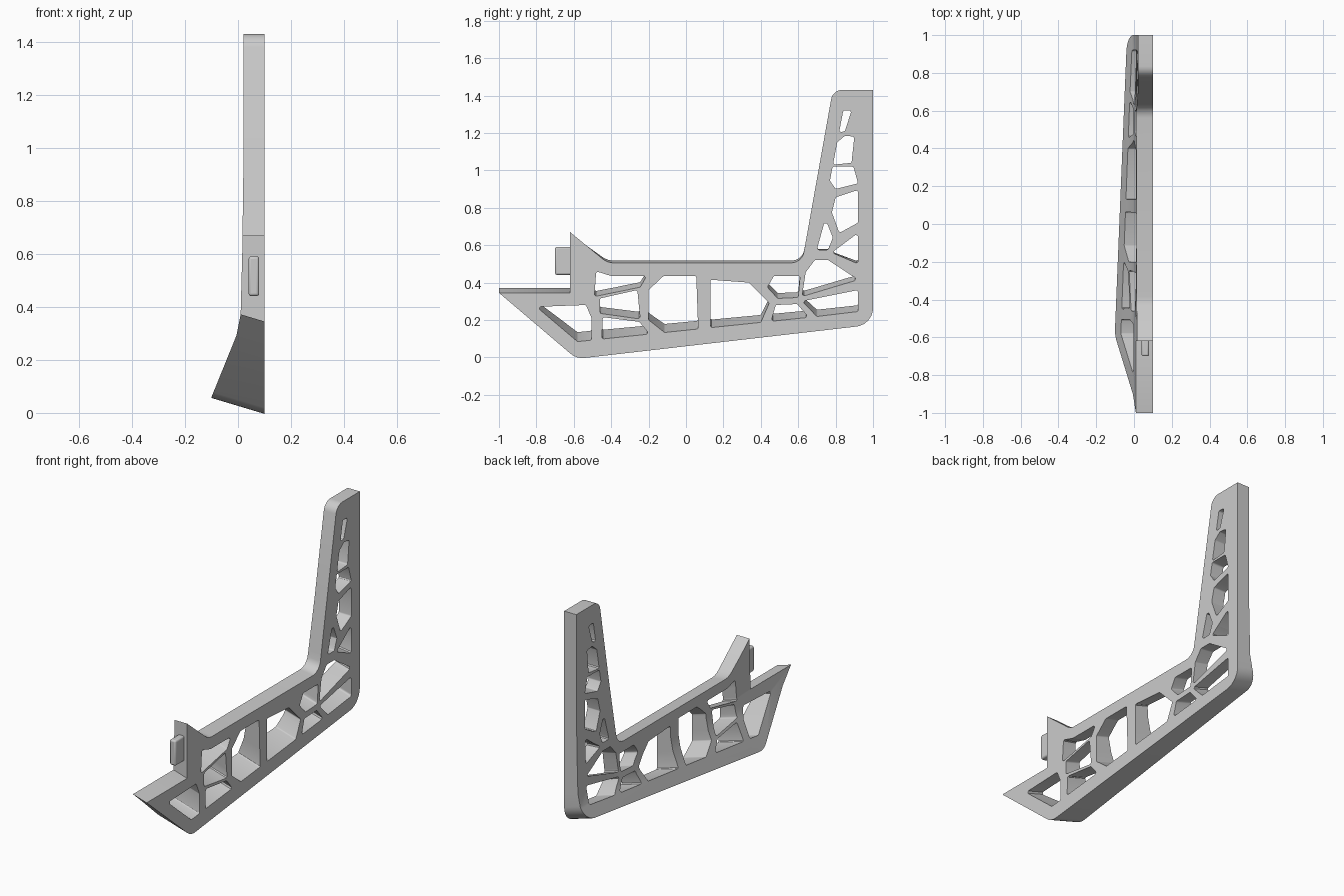
import bpy, bmesh, math
from mathutils import Vector

cube = bpy.data.objects.get("Cube")
if cube:
    bpy.data.objects.remove(cube)

grey = bpy.data.materials.new("plain grey")
grey.use_nodes = True
colour = (0.6, 0.6, 0.6, 1)
grey.diffuse_color = colour
grey.node_tree.nodes["Principled BSDF"].inputs["Base Color"].default_value = colour


def rounded(corners, steps):
    """Fillet each (y, z, radius) corner of a closed profile."""
    out = []
    for i, (y, z, radius) in enumerate(corners):
        corner = Vector((y, z))
        if radius == 0:
            out.append(corner)
            continue
        before = Vector(corners[i - 1][:2]) - corner
        after = Vector(corners[(i + 1) % len(corners)][:2]) - corner
        half = before.angle(after) / 2
        cut = min(radius / math.tan(half), before.length * 0.45, after.length * 0.45)
        radius = cut * math.tan(half)
        before.normalize()
        after.normalize()
        centre = corner + (before + after).normalized() * (radius / math.sin(half))
        start = corner + before * cut - centre
        end = corner + after * cut - centre
        for k in range(steps + 1):
            out.append(centre + start.lerp(end, k / steps).normalized() * radius)
    return out


def hole(*points):
    return rounded([(y, z, .01) for y, z in points], steps=3)


# Inner edges of the frame, which the openings share
def bottom(y):
    return y, .145 + .105 * y


def top(y):
    return y, .435


def rear(z):
    return .92, z


def slant(z):
    return .59 + .19 * z, z


def interpolate(table, value):
    for (a, at_a), (b, at_b) in zip(table, table[1:]):
        if value <= b:
            t = max(0, (value - a) / (b - a))
            return at_a + (at_b - at_a) * t
    return table[-1][1]


# Outline of the bracket
outline = rounded([
    (-1, .345, 0), (-.62, .345, 0), (-.62, .67, 0), (-.42, .505, .1),
    (.62, .505, .07), (.785, 1.43, .06), (1, 1.43, 0),
    (1, .175, .1), (-.585, -.008, .1)], steps=6)

# Openings along the base, front to back
base_openings = [
    hole((-.8, .27), (-.535, .28), (-.505, .21), bottom(-.505), bottom(-.58)),
    hole((-.445, .215), (-.25, .19), bottom(-.195), bottom(-.45)),
    hole((-.46, .315), (-.26, .36), (-.245, .205), (-.46, .235)),
    hole((-.48, .46), top(-.4), top(-.21), (-.245, .375), (-.49, .325)),
    hole((-.2, .36), top(-.12), top(.055), bottom(.065), bottom(-.115), (-.2, .2)),
    hole((.13, .415), (.335, .4), (.445, .29), bottom(.4), bottom(.13)),
    hole((.435, .375), top(.47), top(.61), (.6, .32), (.49, .315)),
    hole((.48, .28), (.595, .285), bottom(.655), bottom(.455)),
    hole((.62, .3), rear(.36), rear(.245), bottom(.7)),
]

# Openings up the post, low to high
post_openings = [
    hole((.64, .455), slant(.52), (.76, .52), rear(.415), (.62, .325)),
    hole((.78, .56), rear(.665), rear(.5)),
    hole((.745, .74), (.785, .64), (.76, .575), slant(.575)),
    hole((.8, .855), rear(.895), rear(.72), (.82, .665), (.78, .775)),
    hole(slant(1.02), (.895, 1.02), rear(.93), (.8, .9), slant(.945)),
    hole(slant(1.15), (.85, 1.185), (.9, 1.18), (.885, 1.04), slant(1.03)),
    hole(slant(1.32), (.885, 1.32), (.85, 1.21), slant(1.2)),
]

# Flat pierced sheet with thickness
curve = bpy.data.curves.new("profile", "CURVE")
curve.dimensions = "2D"
curve.fill_mode = "BOTH"
curve.extrude = 1
for loop in [outline] + base_openings + post_openings:
    spline = curve.splines.new("POLY")
    spline.points.add(len(loop) - 1)
    for point, (y, z) in zip(spline.points, loop):
        point.co = (y, z, 0, 1)
    spline.use_cyclic_u = True
sheet = bpy.data.objects.new("profile", curve)
bpy.context.collection.objects.link(sheet)
bpy.context.view_layer.update()
mesh = bpy.data.meshes.new_from_object(
    sheet.evaluated_get(bpy.context.evaluated_depsgraph_get()))
bpy.data.objects.remove(sheet)

# Stand it up; the lower part flares out behind and leans upward
depth_at = [(0, -.1), (.26, -.006), (.345, .01), (.6, .016), (.9, .02)]
lean_at = [(.4, .3), (.6, 0)]
bm = bmesh.new()
bm.from_mesh(mesh)
for v in bm.verts:
    v.co = v.co.zxy
bmesh.ops.remove_doubles(bm, verts=bm.verts, dist=1e-5)
for level, _ in depth_at[1:] + lean_at:
    bmesh.ops.bisect_plane(bm, geom=bm.verts[:] + bm.edges[:] + bm.faces[:],
                           plane_co=(0, 0, level), plane_no=(0, 0, 1))
for v in bm.verts:
    if v.co.x > 0:
        v.co.x = .1
    else:
        v.co.x = interpolate(depth_at, v.co.z)
        v.co.z += (.1 - v.co.x) * interpolate(lean_at, v.co.z)
bmesh.ops.recalc_face_normals(bm, faces=bm.faces)
bm.to_mesh(mesh)
bm.free()
bracket = bpy.data.objects.new("pierced_bracket", mesh)
bpy.context.collection.objects.link(bracket)

# Small rounded peg on the front lug
bpy.ops.mesh.primitive_cube_add(size=1, location=(.06, -.65, .516))
peg = bpy.context.object
peg.name = "front_peg"
peg.scale = (.04, .1, .15)
bpy.ops.object.transform_apply(location=False, rotation=False, scale=True)
bevel = peg.modifiers.new("rounding", "BEVEL")
bevel.width = .01
bevel.segments = 3

for obj in (bracket, peg):
    obj.data.materials.clear()
    obj.data.materials.append(grey)
    bpy.ops.object.select_all(action="DESELECT")
    obj.select_set(True)
    bpy.context.view_layer.objects.active = obj
    bpy.ops.object.shade_smooth_by_angle(angle=math.radians(30))
